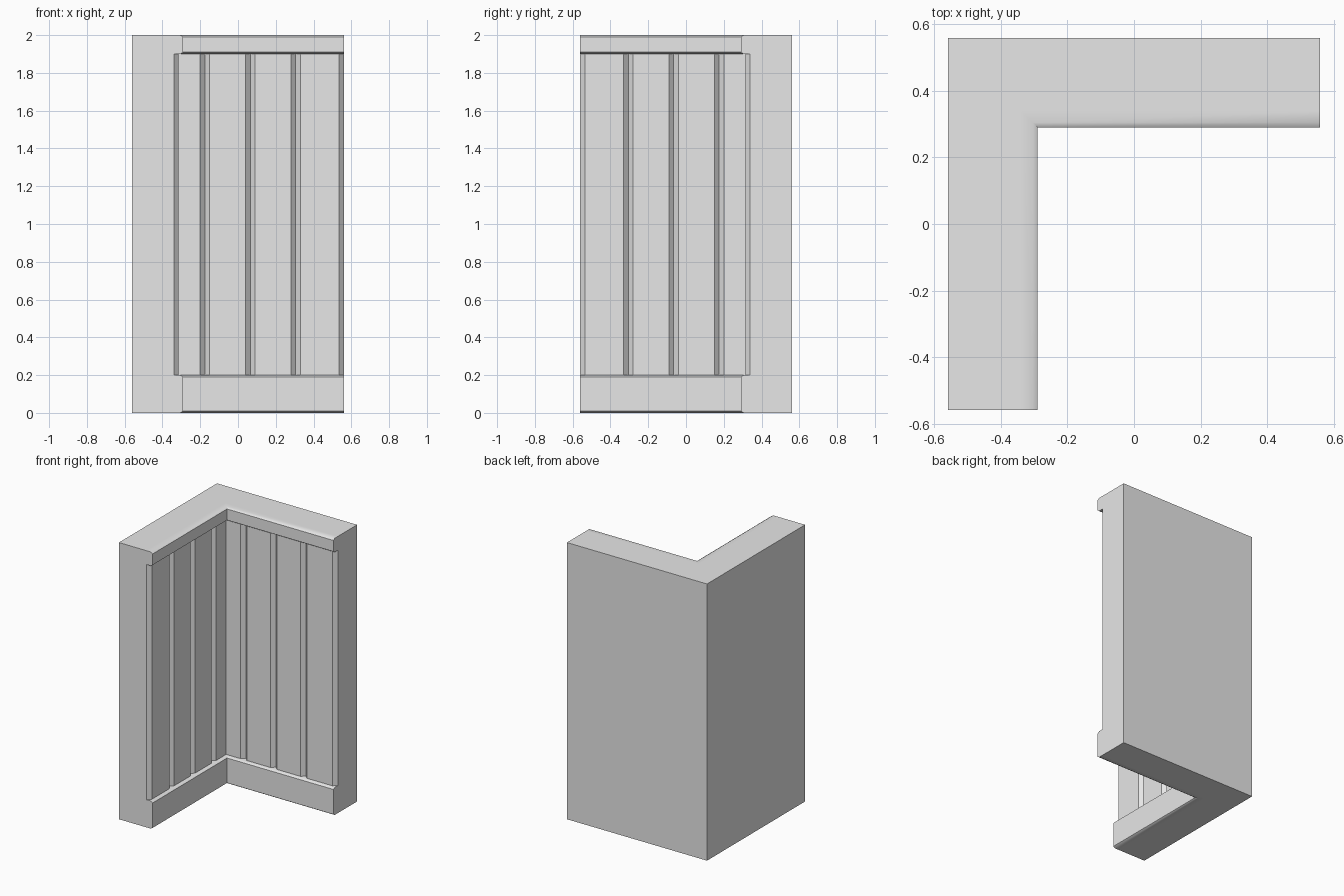
import bpy, bmesh, math

if "Cube" in bpy.data.objects:
    bpy.data.objects.remove(bpy.data.objects["Cube"])

END = 0.56     # outer half size
WALL = 0.34    # inner face of the backing wall
BOARD = 0.315  # inner face of the boards
RAIL = 0.29    # inner face of the rails
LOW, HIGH, TOP = 0.20, 1.90, 2.0

grey = bpy.data.materials.new("plain grey")
grey.use_nodes = True
colour = (0.8, 0.8, 0.8, 1)
grey.diffuse_color = colour
grey.node_tree.nodes["Principled BSDF"].inputs["Base Color"].default_value = colour


def finish(name, bm, smooth_angle=None):
    bmesh.ops.recalc_face_normals(bm, faces=bm.faces)
    mesh = bpy.data.meshes.new(name)
    bm.to_mesh(mesh)
    bm.free()
    mesh.materials.append(grey)
    obj = bpy.data.objects.new(name, mesh)
    bpy.context.collection.objects.link(obj)
    if smooth_angle:
        bpy.ops.object.select_all(action='DESELECT')
        obj.select_set(True)
        bpy.context.view_layer.objects.active = obj
        bpy.ops.object.shade_smooth_by_angle(angle=math.radians(smooth_angle))


def sweep(name, profile, smooth_angle=None):
    """Carry a (distance, height) profile round the L-shaped corner."""
    bm = bmesh.new()
    rings = [[bm.verts.new((x, y, z)) for x, y, z in ring] for ring in (
        [(-d, -END, z) for d, z in profile],
        [(-d, d, z) for d, z in profile],
        [(END, d, z) for d, z in profile])]
    n = len(profile)
    for a, b in zip(rings, rings[1:]):
        for i in range(n):
            j = (i + 1) % n
            bm.faces.new((a[i], a[j], b[j], b[i]))
    bm.faces.new(rings[0])
    bm.faces.new(rings[-1])
    finish(name, bm, smooth_angle)


def board(name, plan):
    """Upright board extruded from its plan outline."""
    bm = bmesh.new()
    face = bm.faces.new([bm.verts.new((x, y, LOW)) for x, y in plan])
    top = bmesh.ops.extrude_face_region(bm, geom=[face])["geom"]
    bmesh.ops.translate(bm, vec=(0, 0, HIGH - LOW),
                        verts=[v for v in top if isinstance(v, bmesh.types.BMVert)])
    finish(name, bm)


def rail(name, z0, z1):
    """Horizontal rail with eased front edges."""
    ease, drop = 0.015, 0.01
    sweep(name, [(WALL, z0), (RAIL + ease, z0), (RAIL, z0 + drop),
                 (RAIL, z1 - drop), (RAIL + ease, z1), (WALL, z1)], 40)


# Backing wall and rails
sweep("backing_wall", [(WALL, 0), (END, 0), (END, TOP), (WALL, TOP)])
rail("bottom_rail", 0, LOW)
rail("top_rail", HIGH, TOP)

# Boards with bevelled edges that meet in V grooves, mirrored onto both arms
joints = [-WALL, -0.175, 0.065, 0.305, END]
depth = WALL - BOARD
for i, (a, b) in enumerate(zip(joints, joints[1:])):
    start = a if i == 0 else a + depth
    plan = [(a, WALL), (start, BOARD), (b - depth, BOARD), (b, WALL)]
    board(f"back_board_{i + 1}", plan)
    board(f"side_board_{i + 1}", [(-y, -x) for x, y in plan])
